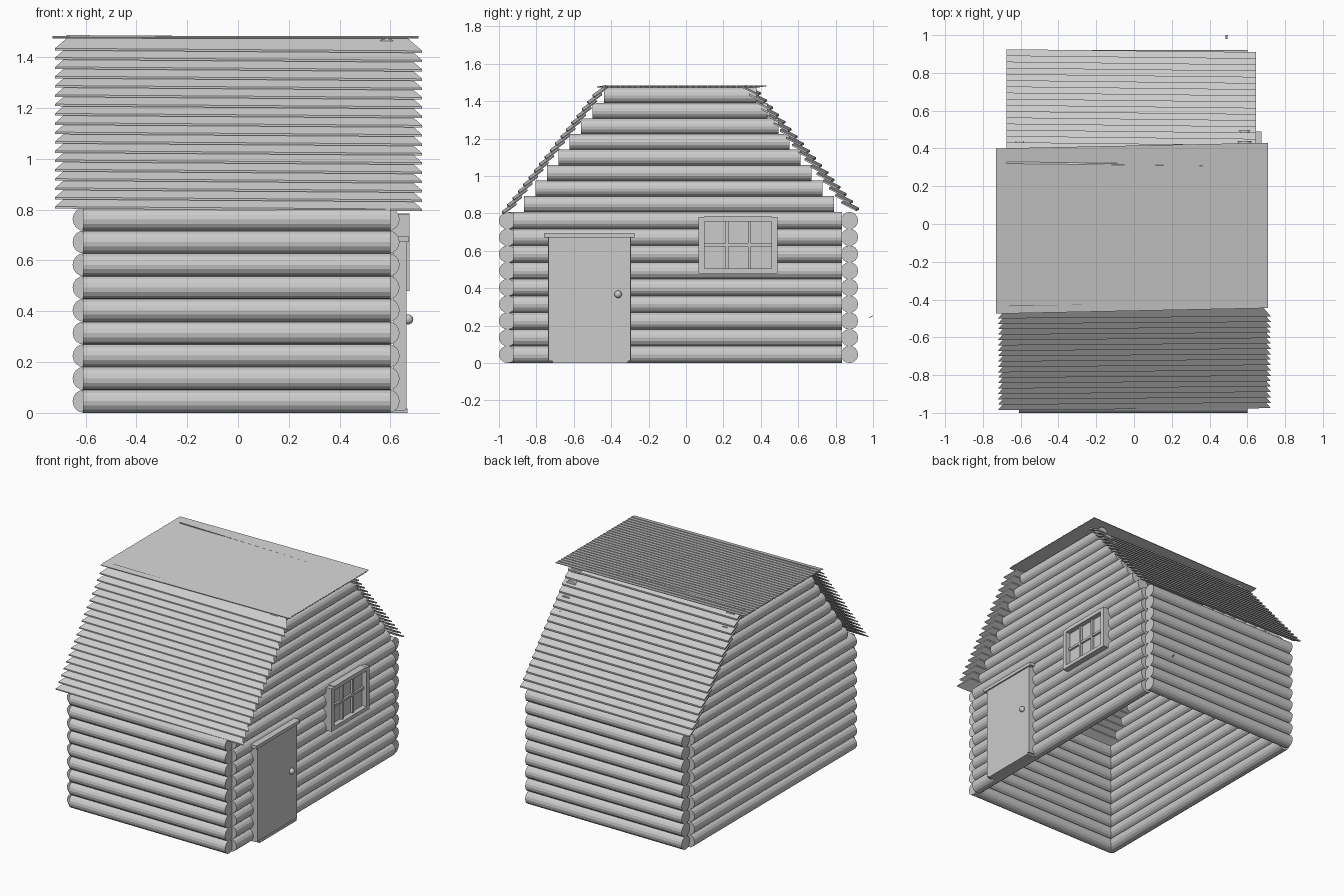
import bpy, bmesh, math
from mathutils import Vector, Matrix

if "Cube" in bpy.data.objects:
    bpy.data.objects.remove(bpy.data.objects["Cube"])


def finish(name, bm):
    bmesh.ops.recalc_face_normals(bm, faces=bm.faces)
    me = bpy.data.meshes.new(name)
    bm.to_mesh(me)
    bm.free()
    ob = bpy.data.objects.new(name, me)
    bpy.context.collection.objects.link(ob)
    return ob


def add_log(bm, a, b, r, sides=16):
    a, b = Vector(a), Vector(b)
    d = b - a
    rot = d.to_track_quat('Z', 'Y').to_matrix().to_4x4()
    bmesh.ops.create_cone(bm, cap_ends=True, segments=sides, radius1=r, radius2=r,
                          depth=d.length, matrix=Matrix.Translation((a + b) / 2) @ rot)


def add_box(bm, x, y, z):
    c = [(p[0] + p[1]) / 2 for p in (x, y, z)]
    s = [p[1] - p[0] for p in (x, y, z)]
    bmesh.ops.create_cube(bm, size=1, matrix=Matrix.Translation(c) @ Matrix.Diagonal((*s, 1)))


def add_slat(bm, low, high, xlow, xhigh, t, skew=(0, 0)):
    """Board between a low and a high (y, z) edge; skew shifts its right end."""
    rings = []
    for dz in (0, -t):
        ring = []
        for (y, z), xs, order in ((low, xlow, (0, 1)), (high, xhigh, (1, 0))):
            for k in order:
                ring.append(bm.verts.new((xs[k], y + k * skew[0], z + dz + k * skew[1])))
        rings.append(ring)
    bm.faces.new(rings[0])
    bm.faces.new(rings[1][::-1])
    for i in range(4):
        j = (i + 1) % 4
        bm.faces.new((rings[0][i], rings[1][i], rings[1][j], rings[0][j]))


R, PITCH, COURSES = 0.046, 0.0895, 9

# Log walls
for name, y in (("front_wall_logs", -0.954), ("back_wall_logs", 0.874)):
    bm = bmesh.new()
    for i in range(COURSES):
        z = 0.046 + i * PITCH
        add_log(bm, (-0.61, y, z), (0.60, y, z), R)
    finish(name, bm)
for name, x, y0 in (("right_wall_logs", 0.59, -0.925), ("left_wall_logs", -0.605, -0.96)):
    bm = bmesh.new()
    for i in range(COURSES):
        z = 0.046 + i * PITCH
        add_log(bm, (x, y0, z), (x, 0.835, z), R)
    finish(name, bm)

# Stepped gable logs
for name, x in (("right_gable_logs", 0.585), ("left_gable_logs", -0.605)):
    bm = bmesh.new()
    for i in range(8):
        z = 0.85 + i * 0.083
        add_log(bm, (x, -0.866 + 0.061 * i, z), (x, 0.79 - 0.059 * i, z), 0.043)
    finish(name, bm)

# Front roof slope: boards with flared lower edges
bm = bmesh.new()
n = 18
for i in range(n):
    f = i / (n - 1)
    y, z = -0.985 + 0.485 * f, 0.812 + 0.623 * f
    add_slat(bm, (y, z), (y + 0.07, z + 0.052), (-0.72, 0.725), (-0.66, 0.665), 0.008, (0.01, -0.01))
finish("front_roof_boards", bm)

# Back roof slope
bm = bmesh.new()
n = 17
for i in range(n):
    f = i / (n - 1)
    y, z = 0.925 - 0.525 * f, 0.83 + 0.617 * f
    add_slat(bm, (y, z), (y - 0.08, z + 0.04), (-0.675, 0.645), (-0.675, 0.645), 0.01, (-0.015, -0.008))
finish("back_roof_boards", bm)

# Flat roof top
bm = bmesh.new()
n = 28
for i in range(n):
    y = -0.475 + i * 0.031
    add_slat(bm, (y, 1.478), (y + 0.038, 1.484), (-0.73, 0.71), (-0.73, 0.71), 0.004, (0.03, 0))
finish("top_roof_boards", bm)

# Door with lintel, jambs and sill
bm = bmesh.new()
add_box(bm, (0.648, 0.664), (-0.735, -0.297), (0.012, 0.68))
finish("door", bm)
bm = bmesh.new()
add_box(bm, (0.60, 0.674), (-0.758, -0.275), (0.672, 0.695))
add_box(bm, (0.60, 0.668), (-0.715, -0.31), (0.0, 0.018))
for y in (-0.737, -0.307):
    add_box(bm, (0.61, 0.655), (y, y + 0.012), (0.01, 0.68))
finish("door_frame", bm)

# Door knob
bm = bmesh.new()
bmesh.ops.create_uvsphere(bm, u_segments=16, v_segments=10, radius=0.02,
                          matrix=Matrix.Translation((0.67, -0.363, 0.368)))
knob = finish("door_knob", bm)
for p in knob.data.polygons:
    p.use_smooth = True

# Window frame, muntins and glass
bm = bmesh.new()
for y in ((0.068, 0.1), (0.458, 0.49)):
    add_box(bm, (0.60, 0.675), y, (0.48, 0.78))
for z in ((0.48, 0.505), (0.757, 0.785)):
    add_box(bm, (0.60, 0.675), (0.1, 0.458), z)
finish("window_frame", bm)
bm = bmesh.new()
for k in (1, 2):
    y = 0.1 + 0.358 * k / 3
    add_box(bm, (0.638, 0.655), (y - 0.008, y + 0.008), (0.505, 0.757))
add_box(bm, (0.638, 0.654), (0.1, 0.458), (0.623, 0.639))
finish("window_muntins", bm)
bm = bmesh.new()
add_box(bm, (0.63, 0.64), (0.1, 0.458), (0.505, 0.757))
finish("window_glass", bm)

# Small loose chip behind the back wall
bm = bmesh.new()
add_slat(bm, (0.98, 0.245), (1.0, 0.255), (0.485, 0.495), (0.485, 0.495), 0.004)
finish("wood_chip", bm)
